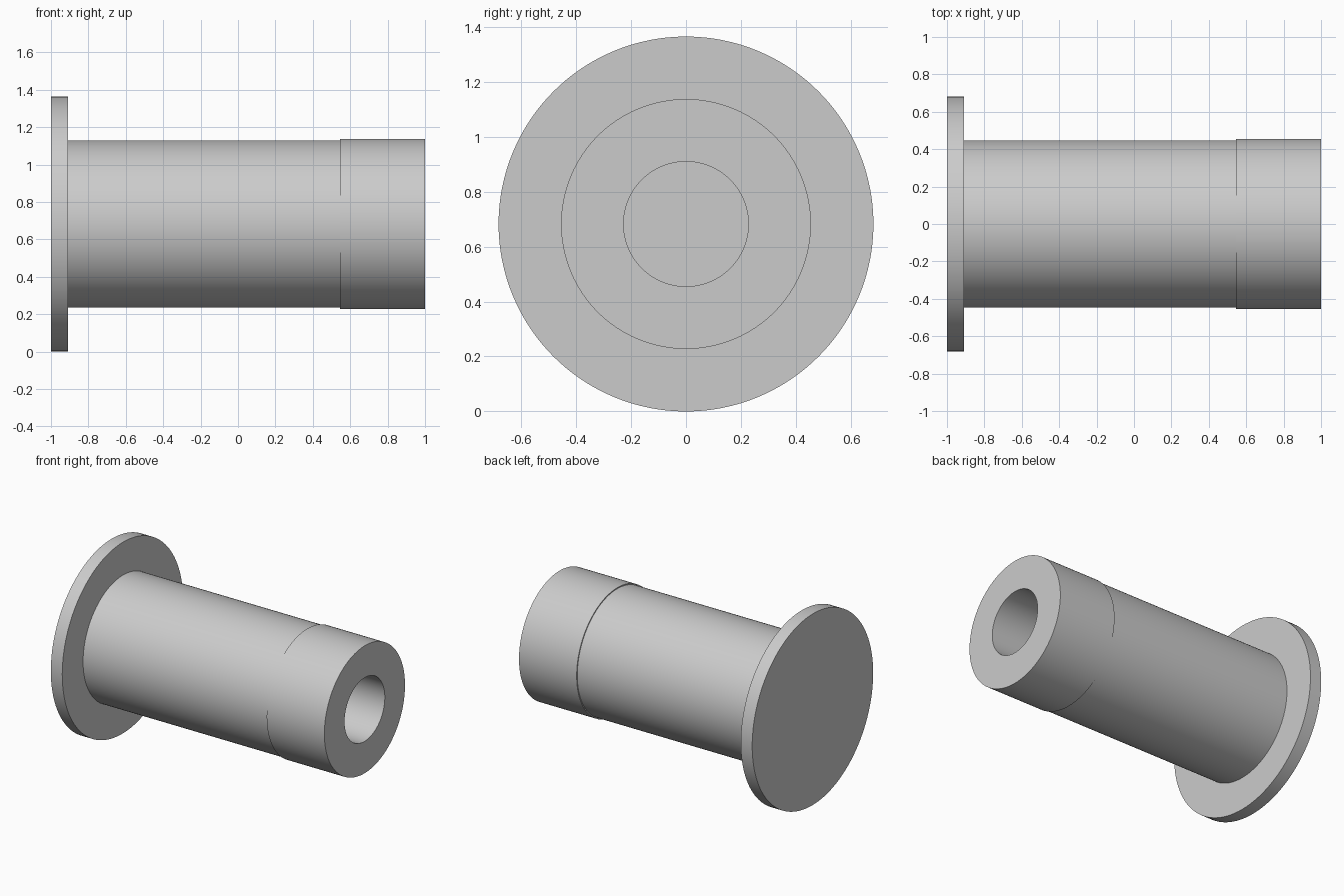
import bpy, bmesh, math
from mathutils import Matrix, Vector

cube = bpy.data.objects.get("Cube")
if cube:
    bpy.data.objects.remove(cube, do_unlink=True)

SEGMENTS = 128
FLANGE_R, BARREL_R, COLLAR_R, BORE_R = 0.682, 0.447, 0.4545, 0.227
BACK, FLANGE_FACE, COLLAR_START, TIP = -1.0, -0.91, 0.545, 1.0

# Plain grey metal
grey = bpy.data.materials.new("grey metal")
grey.use_nodes = True
color = (0.6, 0.6, 0.6, 1)
grey.diffuse_color = color
grey.node_tree.nodes["Principled BSDF"].inputs["Base Color"].default_value = color


def lathe(name, profile, material):
    """Revolve (x, radius) points about the x axis and cap both ends."""
    bm = bmesh.new()
    rings = []
    for x, r in profile:
        angles = [math.tau * i / SEGMENTS for i in range(SEGMENTS)]
        rings.append([bm.verts.new((x, r * math.cos(a), r * math.sin(a))) for a in angles])
    for a, b in zip(rings, rings[1:]):
        for i in range(SEGMENTS):
            j = (i + 1) % SEGMENTS
            bm.faces.new((a[i], a[j], b[j], b[i]))
    bm.faces.new(rings[0])
    bm.faces.new(rings[-1])
    bmesh.ops.recalc_face_normals(bm, faces=bm.faces)
    bmesh.ops.transform(bm, matrix=Matrix.Translation(Vector((0, 0, FLANGE_R))), verts=bm.verts)
    mesh = bpy.data.meshes.new(name)
    bm.to_mesh(mesh)
    bm.free()
    mesh.materials.append(material)
    obj = bpy.data.objects.new(name, mesh)
    bpy.context.collection.objects.link(obj)
    bpy.ops.object.select_all(action="DESELECT")
    obj.select_set(True)
    bpy.context.view_layer.objects.active = obj
    bpy.ops.object.shade_smooth_by_angle(angle=math.radians(30))
    return obj


# Flange, barrel, raised collar and blind bore as one turned solid
lathe("flanged_sleeve", [
    (BACK, FLANGE_R), (FLANGE_FACE, FLANGE_R),
    (FLANGE_FACE, BARREL_R), (COLLAR_START, BARREL_R),
    (COLLAR_START, COLLAR_R), (TIP, COLLAR_R),
    (TIP, BORE_R), (FLANGE_FACE, BORE_R),
], grey)
